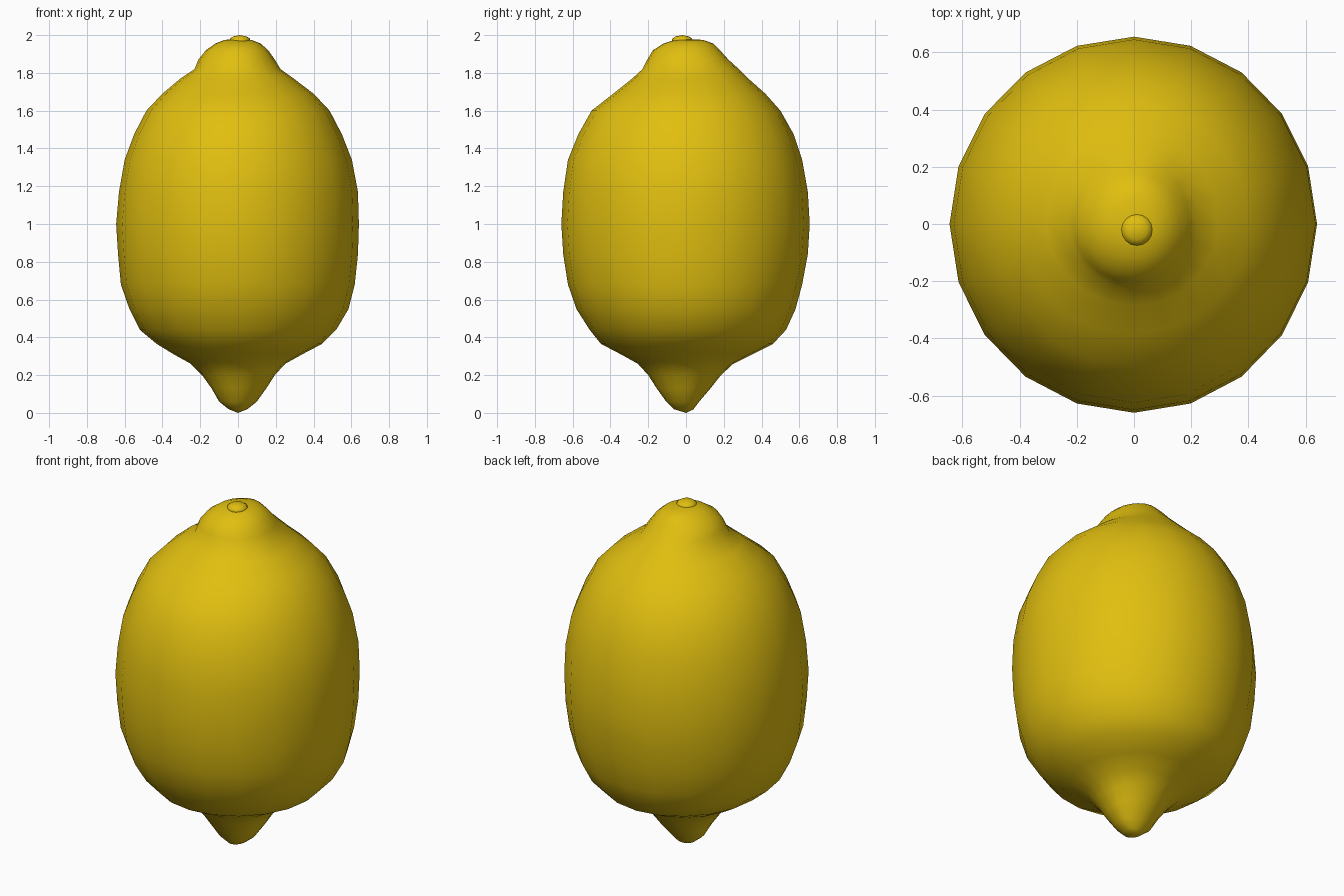
import bpy, bmesh, math

if "Cube" in bpy.data.objects:
    bpy.data.objects.remove(bpy.data.objects["Cube"])

SIDES = 20

yellow = bpy.data.materials.new("lemon_yellow")
yellow.diffuse_color = (0.75, 0.52, 0.005, 1)
yellow.use_nodes = True
yellow.node_tree.nodes["Principled BSDF"].inputs["Base Color"].default_value = yellow.diffuse_color


def loft(name, rings, bottom_z, top_z, centre=(0, 0), sides=SIDES):
    """Close a stack of rings (z, +x, +y, -x, -y reach) with a pole at each end."""
    bm = bmesh.new()
    cx, cy = centre
    loops = []
    for z, xp, yp, xn, yn in rings:
        loop = []
        for i in range(sides):
            a = 2 * math.pi * i / sides
            c, s = math.cos(a), math.sin(a)
            loop.append(bm.verts.new((cx + c * (xp if c > 0 else xn),
                                      cy + s * (yp if s > 0 else yn), z)))
        loops.append(loop)
    low = bm.verts.new((cx, cy, bottom_z))
    high = bm.verts.new((cx, cy, top_z))
    for i in range(sides):
        j = (i + 1) % sides
        bm.faces.new((low, loops[0][j], loops[0][i]))
        bm.faces.new((high, loops[-1][i], loops[-1][j]))
        for a, b in zip(loops, loops[1:]):
            bm.faces.new((a[i], a[j], b[j], b[i]))
    for f in bm.faces:
        f.smooth = True
    mesh = bpy.data.meshes.new(name)
    bm.to_mesh(mesh)
    bm.free()
    mesh.materials.append(yellow)
    obj = bpy.data.objects.new(name, mesh)
    bpy.context.collection.objects.link(obj)
    return obj


# Fruit: pointed tip at the bottom, rounded body, blunt neck on top
body = [
    (0.02, .05, .04, .05, .065),
    (0.06, .10, .07, .10, .105),
    (0.13, .15, .13, .14, .155),
    (0.20, .195, .185, .19, .20),
    (0.26, .25, .25, .25, .255),
    (0.31, .34, .35, .34, .345),
    (0.365, .445, .46, .43, .45),
    (0.44, .52, .53, .52, .51),
    (0.55, .585, .58, .575, .58),
    (0.68, .618, .615, .62, .625),
    (0.84, .635, .645, .635, .65),
    (1.00, .64, .655, .645, .66),
    (1.17, .635, .645, .63, .65),
    (1.34, .603, .615, .60, .625),
    (1.475, .55, .57, .55, .57),
    (1.60, .485, .50, .485, .50),
    (1.69, .40, .42, .40, .385),
    (1.77, .295, .33, .305, .285),
    (1.82, .225, .28, .23, .23),
    (1.87, .195, .225, .21, .205),
    (1.92, .16, .18, .17, .175),
    (1.955, .12, .145, .12, .12),
    (1.975, .07, .09, .07, .06),
]
loft("lemon_body", body, 0.0, 1.978)

# Small stem button on top of the neck
button = [(z, r, r, r, r) for z, r in
          ((1.955, .045), (1.968, .056), (1.982, .052), (1.993, .035))]
loft("stem_button", button, 1.95, 2.0, centre=(0.01, -0.02), sides=16)
